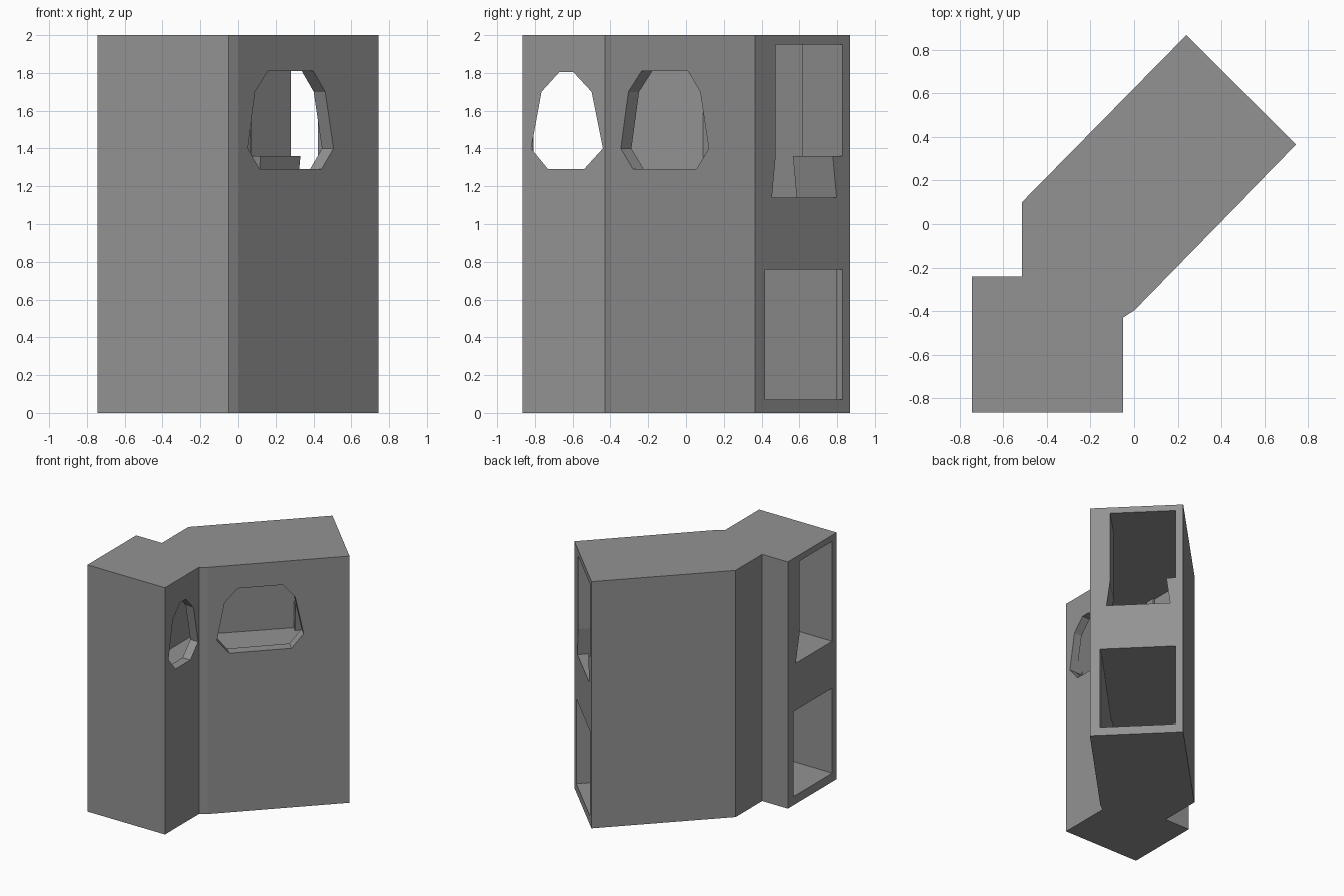
import bpy, bmesh
from mathutils import Vector

if "Cube" in bpy.data.objects:
    bpy.data.objects.remove(bpy.data.objects["Cube"])


def prism(name, points, direction):
    """Closed solid: a planar 3D polygon swept along a vector."""
    bm = bmesh.new()
    face = bm.faces.new([bm.verts.new(p) for p in points])
    swept = bmesh.ops.extrude_face_region(bm, geom=[face])["geom"]
    verts = [g for g in swept if isinstance(g, bmesh.types.BMVert)]
    bmesh.ops.translate(bm, verts=verts, vec=direction)
    bmesh.ops.recalc_face_normals(bm, faces=bm.faces)
    mesh = bpy.data.meshes.new(name)
    bm.to_mesh(mesh)
    bm.free()
    obj = bpy.data.objects.new(name, mesh)
    bpy.context.collection.objects.link(obj)
    return obj


def plan(name, outline, z0, z1):
    return prism(name, [(x, y, z0) for x, y in outline], Vector((0, 0, z1 - z0)))


def on_wall(name, profile, origin, along, inward, start, end):
    """Profile of (distance along wall, z), swept through the wall."""
    pts = [origin + along * u + inward * start + Vector((0, 0, z)) for u, z in profile]
    return prism(name, pts, inward * (end - start))


def carve(body, cutter):
    cutter.hide_render = True
    mod = body.modifiers.new("carve", "BOOLEAN")
    mod.operation = "DIFFERENCE"
    mod.solver = "EXACT"
    mod.object = cutter
    bpy.context.view_layer.objects.active = body
    bpy.ops.object.modifier_apply(modifier=mod.name)
    bpy.data.objects.remove(cutter, do_unlink=True)


# Bent two-wing body in dark grey
outline = [(-.745, -.865), (-.05, -.865), (-.05, -.43), (.003, -.395), (.745, .365),
           (.24, .868), (-.515, .1), (-.515, -.24), (-.745, -.24)]
body = plan("tower_body", outline, 0, 2)
grey = bpy.data.materials.new("dark_grey")
grey.diffuse_color = (.29, .29, .29, 1)
grey.use_nodes = True
grey.node_tree.nodes["Principled BSDF"].inputs["Base Color"].default_value = grey.diffuse_color
body.data.materials.append(grey)

# Lower and upper rooms; the upper one stops short of the doorway passages
shared = [(-.12, -.81), (-.12, -.39), (-.054, -.339)]
lower_room = [(-.695, -.81)] + shared + [(.651, .387), (.243, .798), (-.465, .09),
                                         (-.465, -.31), (-.695, -.31)]
upper_room = [(-.45, -.81)] + shared + [(.474, .21), (.066, .621), (-.465, .09),
                                        (-.465, -.31), (-.45, -.31)]
carve(body, plan("room_cutter", lower_room, .07, .76))
carve(body, plan("room_cutter", upper_room, 1.14, 1.95))

# Doorways in the angled end: notched upper passage, plain lower opening
corner = Vector((.745, .365, 0))
along = (Vector((.24, .868, 0)) - corner).normalized()
inward = Vector((-along.y, along.x, 0))
end_upper = [(.127, 1.14), (.155, 1.36), (.155, 1.95), (.655, 1.95),
             (.655, 1.36), (.584, 1.36), (.612, 1.14)]
end_lower = [(.077, .07), (.077, .76), (.655, .76), (.655, .07)]
carve(body, on_wall("door_cutter", end_upper, corner, along, inward, -.05, .31))
carve(body, on_wall("door_cutter", end_lower, corner, along, inward, -.05, .06))

# Doorways in the left side
left = Vector((-.745, -.24, 0))
left_upper = [(.10, 1.14), (.15, 1.36), (.15, 1.95), (.568, 1.95), (.568, 1.14)]
left_lower = [(.07, .07), (.07, .76), (.568, .76), (.568, .07)]
for profile, depth in ((left_upper, .31), (left_lower, .06)):
    carve(body, on_wall("door_cutter", profile, left, Vector((0, -1, 0)),
                        Vector((1, 0, 0)), -.05, depth))

# Eight-sided window in the right side, given as (y, z)
right_window = [(-.67, 1.805), (-.597, 1.805), (-.5, 1.7), (-.44, 1.4),
                (-.54, 1.29), (-.73, 1.29), (-.82, 1.4), (-.765, 1.7)]
carve(body, on_wall("window_cutter", right_window, Vector((-.05, 0, 0)),
                    Vector((0, 1, 0)), Vector((-1, 0, 0)), -.03, .12))

# Eight-sided window in the angled front, given as (y, z)
angled_window = [(-.235, 1.81), (.01, 1.81), (.075, 1.7), (.12, 1.4),
                 (.055, 1.29), (-.28, 1.29), (-.345, 1.4), (-.305, 1.7)]
start = Vector((.003, -.395, 0))
run = (corner - start).normalized()
profile = [((y + .395) / run.y, z) for y, z in angled_window]
carve(body, on_wall("window_cutter", profile, start, run,
                    Vector((-run.y, run.x, 0)), -.05, .10))
